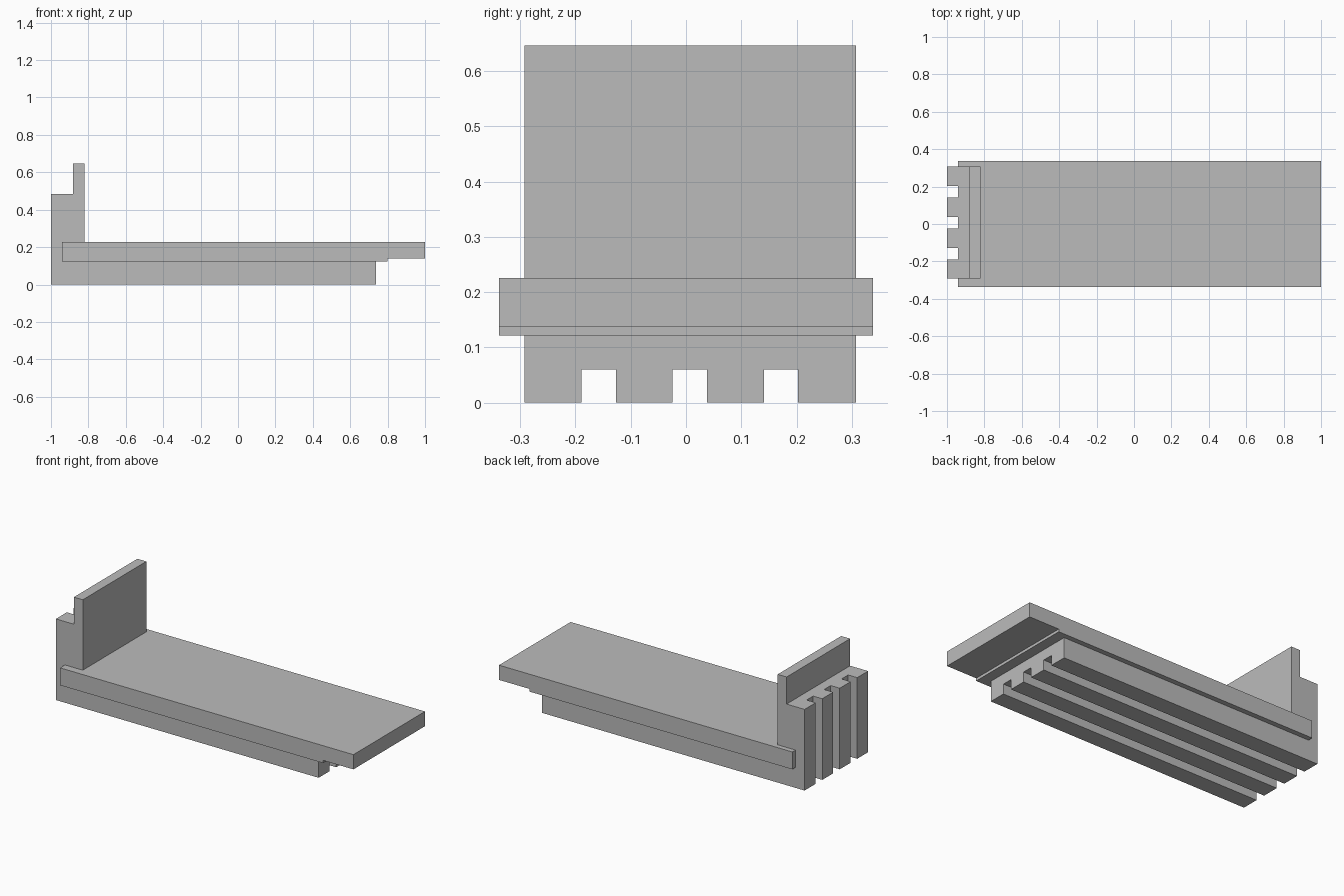
import bpy
import bmesh

old = bpy.data.objects.get("Cube")
if old:
    bpy.data.objects.remove(old, do_unlink=True)

grey = bpy.data.materials.new("plain grey")
grey.use_nodes = True
GREY = (0.5, 0.5, 0.5, 1)
grey.diffuse_color = GREY
grey.node_tree.nodes["Principled BSDF"].inputs["Base Color"].default_value = GREY


def extrude_profile(name, points, y0, y1):
    """Extrude an x-z outline from y0 to y1."""
    bm = bmesh.new()
    face = bm.faces.new([bm.verts.new((x, y0, z)) for x, z in points])
    side = bmesh.ops.extrude_face_region(bm, geom=[face])["geom"]
    verts = [v for v in side if isinstance(v, bmesh.types.BMVert)]
    bmesh.ops.translate(bm, verts=verts, vec=(0, y1 - y0, 0))
    bmesh.ops.recalc_face_normals(bm, faces=bm.faces)
    mesh = bpy.data.meshes.new(name)
    bm.to_mesh(mesh)
    bm.free()
    mesh.materials.append(grey)
    obj = bpy.data.objects.new(name, mesh)
    bpy.context.collection.objects.link(obj)
    return obj


# Body: long base, stepped back block and upright panel
body = extrude_profile("base_and_backrest", [
    (-1, 0), (0.738, 0), (0.738, 0.2), (-0.822, 0.2), (-0.822, 0.647),
    (-0.881, 0.647), (-0.881, 0.485), (-1, 0.485)], -0.292, 0.308)

# Three grooves running along the underside and up the end
groove = [(-1.1, -0.1), (0.9, -0.1), (0.9, 0.06),
          (-0.94, 0.06), (-0.94, 0.6), (-1.1, 0.6)]
for i in range(3):
    middle = 0.007 + (i - 1) * 0.165
    cutter = extrude_profile("groove_cutter", groove, middle - 0.031, middle + 0.031)
    cutter.hide_render = True
    cutter.hide_set(True)
    cutter.display_type = 'WIRE'
    cut = body.modifiers.new("groove", 'BOOLEAN')
    cut.operation = 'DIFFERENCE'
    cut.solver = 'EXACT'
    cut.object = cutter

# Bake the cuts, then drop the cutters
bpy.context.view_layer.update()
cut_mesh = bpy.data.meshes.new_from_object(
    body.evaluated_get(bpy.context.evaluated_depsgraph_get()))
body.modifiers.clear()
body.data = cut_mesh
for obj in [o for o in bpy.data.objects if o.name.startswith("groove_cutter")]:
    bpy.data.objects.remove(obj, do_unlink=True)

# Wide deck with a thinner overhanging end
extrude_profile("deck", [
    (-0.94, 0.122), (0.8, 0.122), (0.8, 0.138),
    (1, 0.138), (1, 0.226), (-0.94, 0.226)], -0.338, 0.338)
